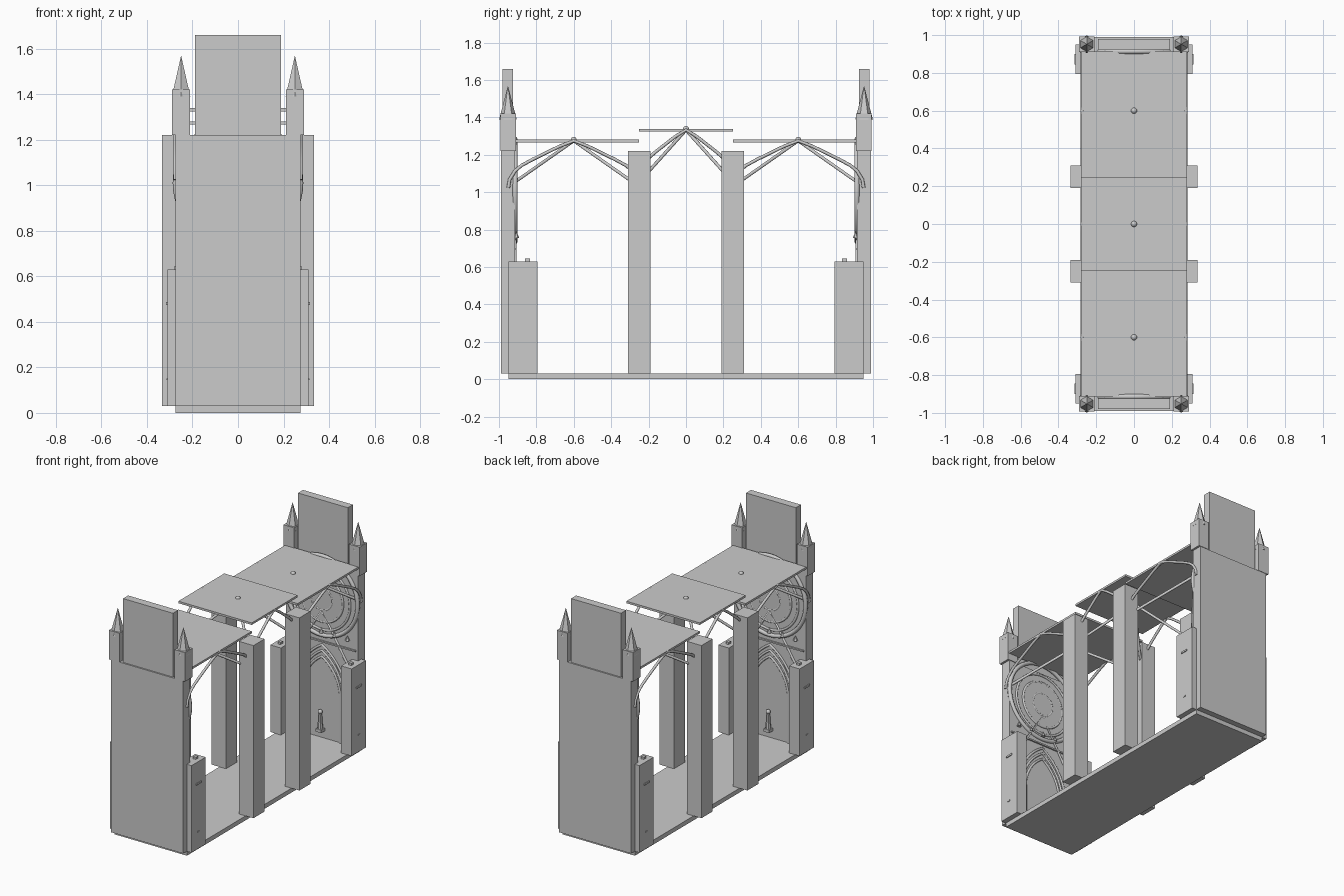
import bpy, math
from mathutils import Vector

if "Cube" in bpy.data.objects:
    bpy.data.objects.remove(bpy.data.objects["Cube"])


def box(name, x0, x1, y0, y1, z0, z1):
    bpy.ops.mesh.primitive_cube_add(size=1, location=((x0 + x1) / 2, (y0 + y1) / 2, (z0 + z1) / 2))
    o = bpy.context.object
    o.name = name
    o.scale = (abs(x1 - x0), abs(y1 - y0), abs(z1 - z0))
    return o


def cone(name, loc, r1, r2, h, sides):
    bpy.ops.mesh.primitive_cone_add(vertices=sides, radius1=r1, radius2=r2, depth=h,
                                    location=(loc[0], loc[1], loc[2] + h / 2))
    bpy.context.object.name = name
    return bpy.context.object


def ball(name, loc, r):
    bpy.ops.mesh.primitive_uv_sphere_add(segments=16, ring_count=8, radius=r, location=loc)
    o = bpy.context.object
    o.name = name
    bpy.ops.object.shade_smooth()
    return o


def ring(name, y, z, R, r):
    bpy.ops.mesh.primitive_torus_add(major_radius=R, minor_radius=r, major_segments=48,
                                     minor_segments=8, location=(0, y, z),
                                     rotation=(math.pi / 2, 0, 0))
    bpy.context.object.name = name
    bpy.ops.object.shade_smooth()


def tube(name, pts, r):
    cu = bpy.data.curves.new(name, 'CURVE')
    cu.dimensions = '3D'
    cu.bevel_depth = r
    cu.bevel_resolution = 2
    cu.use_fill_caps = True
    sp = cu.splines.new('POLY')
    sp.points.add(len(pts) - 1)
    for p, co in zip(sp.points, pts):
        p.co = (*co, 1)
    o = bpy.data.objects.new(name, cu)
    bpy.context.collection.objects.link(o)
    return o


def pointed_arch(half, spring, rise, n=10):
    """Pointed arch of two circular arcs, as (across, z) pairs."""
    R = (half * half + rise * rise) / (2 * half)
    a_max = math.atan2(rise, R - half)
    left = [(-half + R - R * math.cos(a_max * i / n), spring + R * math.sin(a_max * i / n))
            for i in range(n + 1)]
    return left + [(-u, z) for u, z in reversed(left[:-1])]


# Floor
box("floor", -.275, .275, -.95, .95, 0, .03)

# End facades
for s in (-1, 1):
    box("facade_wall", -.275, .275, s * .915, s * .99, .03, 1.22)
    box("facade_upper_panel", -.19, .19, s * .925, s * .98, 1.2, 1.66)

    # Corner turrets and low corner piers
    for m in (-1, 1):
        box("turret", m * .21, m * .29, s * .91, s * .993, 1.22, 1.42)
        cone("turret_spire", (m * .25, s * .952, 1.39), .047, 0, .18, 6)
        box("corner_pier", m * .23, m * .31, s * .795, s * .95, .03, .63)
        box("corner_pier_cap", m * .26, m * .28, s * .835, s * .86, .63, .645)
        box("pier_ledge", m * .305, m * .316, s * .845, s * .9, .475, .487)
        box("pier_ledge_small", m * .305, m * .314, s * .865, s * .885, .145, .152)

    # Rose window
    yf = s * .914
    ring("rose_outer_arch", yf, 1.01, .273, .014)
    for R in (.08, .16, .215):
        ring("rose_ring", yf, .99, R, .008)
    d = cone("rose_disc", (0, 0, 0), .16, .16, .012, 40)
    d.location = (0, yf, .99)
    d.rotation_euler = (math.pi / 2, 0, 0)

    # Row of small finials and string course
    for i in range(-2, 3):
        cone("gallery_finial", (i * .1, s * .907, .755), .016, 0, .035, 6)
    box("string_course", -.26, .26, s * .905, s * .92, .69, .7)

    # Portal: gable, nested arches and central figure
    tube("portal_gable", [(-.2, yf, .58), (0, yf, .905), (.2, yf, .58)], .009)
    for half, rise in ((.14, .25), (.165, .29), (.19, .33)):
        arch = [(u, yf, z) for u, z in pointed_arch(half, .34, rise)]
        tube("portal_arch", [(-half, yf, .03)] + arch + [(half, yf, .03)], .008)
    yc = s * .895
    box("figure_base", -.022, .022, yc - .02, yc + .02, .08, .1)
    cone("figure_body", (0, yc, .1), .018, .012, .1, 8)
    ball("figure_head", (0, yc, .215), .015)

# Middle piers
for s in (-1, 1):
    for m in (-1, 1):
        box("middle_pier", m * .225, m * .335, s * .19, s * .31, .03, 1.22)

# Vault bays: centre y, half length, spring height, crown height
PROFILE = [(0, 0), (.02, .17), (.1, .35), (.2, .47), (.37, .6), (.56, .73), (.78, .88), (1, 1)]
for yc, half, z0, z1, y0, y1 in ((-.6, .35, 1.025, 1.275, -.915, -.25),
                                 (0, .25, 1.05, 1.333, -.25, .25),
                                 (.6, .35, 1.025, 1.275, .25, .915)):
    box("vault_slab", -.28, .28, y0, y1, z1 - .008, z1 + .006)
    ball("vault_boss", (0, yc, z1 + .005), .016)
    for m in (-1, 1):
        # Side arch
        side = [(m * .275, yc - half * (1 - t), z0 + (z1 - z0) * f) for t, f in PROFILE]
        side += [(x, 2 * yc - y, z) for x, y, z in reversed(side[:-1])]
        tube("side_rib", side, .009)
        # Diagonal ribs up to the boss
        for s in (-1, 1):
            tube("diagonal_rib", [(m * .275, yc + s * half, z0 + .005), (0, yc, z1)], .009)
